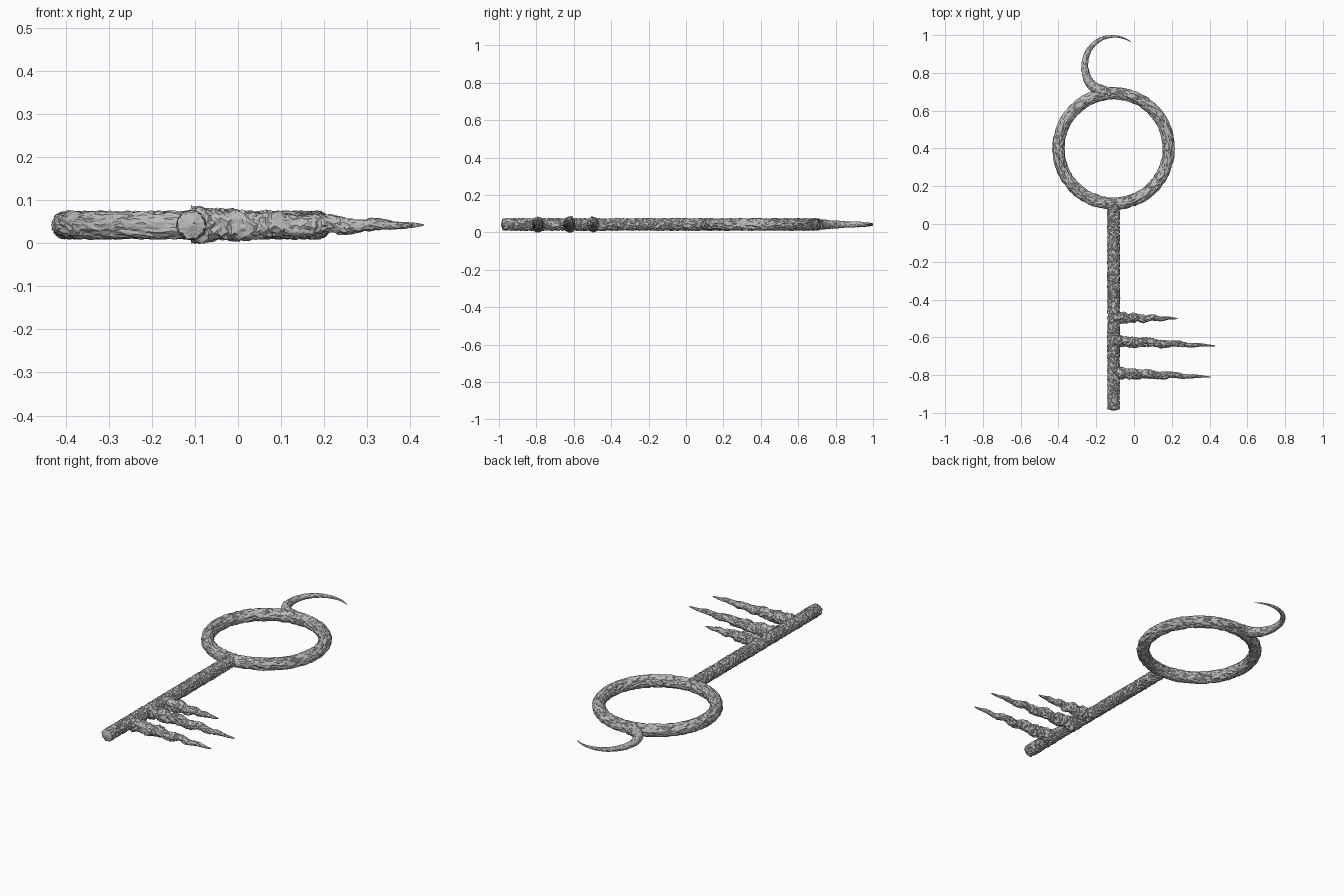
import bpy, bmesh, math, random
from mathutils import Vector
from mathutils.geometry import interpolate_bezier

random.seed(7)
if "Cube" in bpy.data.objects:
    bpy.data.objects.remove(bpy.data.objects["Cube"])

MID_Z = 0.042      # height of the key's centre plane
KEY_X = -0.108     # line of the shaft
RING_Y = 0.4
UP = Vector((0, 0, 1))

iron = bpy.data.materials.new("rough light grey iron")
iron.use_nodes = True
GREY = (0.5, 0.5, 0.5, 1)
iron.diffuse_color = GREY
iron.node_tree.nodes["Principled BSDF"].inputs["Base Color"].default_value = GREY


def rough_tube(name, path, radii, sides, rough, closed=False, flatten=1.0):
    """Hammered tube swept along a path lying in the key's plane."""
    bm = bmesh.new()
    n = len(path)
    rings = []
    for i, (p, r) in enumerate(zip(path, radii)):
        after = path[(i + 1) % n] if closed else path[min(i + 1, n - 1)]
        before = path[i - 1] if closed else path[max(i - 1, 0)]
        along = (after - before).normalized()
        side = along.cross(UP)
        step = (after - before).length / 2
        ring = []
        for k in range(sides):
            a = math.tau * (k + 0.5 * (i % 2)) / sides
            rr = r * (1 + random.uniform(-rough, rough))
            slide = along * random.uniform(-0.35, 0.35) * step
            ring.append(bm.verts.new(p + side * math.cos(a) * rr * flatten
                                     + UP * math.sin(a) * rr + slide))
        rings.append(ring)
    for i in range(n if closed else n - 1):
        a, b = rings[i], rings[(i + 1) % n]
        for k in range(sides):
            j = (k + 1) % sides
            bm.faces.new((a[k], a[j], b[j], b[k]))
    if not closed:
        for ring in (rings[0], rings[-1]):
            hub = bm.verts.new(sum((v.co for v in ring), Vector()) / sides)
            for k in range(sides):
                bm.faces.new((ring[k], ring[(k + 1) % sides], hub))
    bmesh.ops.triangulate(bm, faces=bm.faces[:])
    bmesh.ops.recalc_face_normals(bm, faces=bm.faces[:])
    mesh = bpy.data.meshes.new(name)
    bm.to_mesh(mesh)
    bm.free()
    mesh.materials.append(iron)
    obj = bpy.data.objects.new(name, mesh)
    bpy.context.collection.objects.link(obj)
    return obj


def line(start, end, count):
    a, b = Vector((*start, MID_Z)), Vector((*end, MID_Z))
    return [a.lerp(b, i / (count - 1)) for i in range(count)]


# Bow ring
count = 110
circle = [Vector((KEY_X + 0.292 * math.cos(math.tau * i / count),
                  RING_Y + 0.292 * math.sin(math.tau * i / count), MID_Z))
          for i in range(count)]
rough_tube("bow_ring", circle, [0.0315] * count, 32, 0.1, closed=True)

# Shaft, its free end closed by shrinking rough rings
shaft = line((KEY_X, 0.11), (KEY_X, -0.98), 170)
radii = [0.032] * len(shaft)
cap_steps = 5
for i in range(1, cap_steps + 1):
    shaft.append(Vector((KEY_X, -0.98 - 0.008 * i / cap_steps, MID_Z)))
    radii.append(0.032 * (1 - i / (cap_steps + 1)))
rough_tube("shaft", shaft, radii, 28, 0.11)

# Gnarled teeth tapering to points
teeth = {"upper_tooth": (-0.497, 0.23, -0.5),
         "middle_tooth": (-0.62, 0.43, -0.645),
         "lower_tooth": (-0.79, 0.405, -0.81)}
for name, (y, tip_x, tip_y) in teeth.items():
    count = int((tip_x - KEY_X) * 130)
    path = line((KEY_X, y), (tip_x, tip_y), count)
    radii = []
    for i, p in enumerate(path):
        t = i / (count - 1)
        knot = 1 + 0.08 * math.sin(t * 40 + y * 9)
        radii.append(0.002 + 0.036 * (1 - t) ** 0.75 * knot)
        sway = 0.004 * math.sin(math.pi * t)
        p.y += sway * math.sin(t * 23)
        p.z += sway * math.cos(t * 27 + y * 5)
    rough_tube(name, path, radii, 18, 0.17, flatten=0.82)

# Crescent hook: two joined bezier sweeps
stops = [[(-0.15, 0.70), (-0.23, 0.71), (-0.265, 0.78), (-0.26, 0.85)],
         [(-0.26, 0.85), (-0.25, 0.985), (-0.10, 1.035), (-0.005, 0.955)]]
hook = []
for part in stops:
    hook += interpolate_bezier(*[Vector((*p, MID_Z)) for p in part], 30)[:-1]
radii = [0.0015 + 0.03 * (1 - i / (len(hook) - 1)) ** 0.9 for i in range(len(hook))]
rough_tube("crescent_hook", hook, radii, 20, 0.08)
